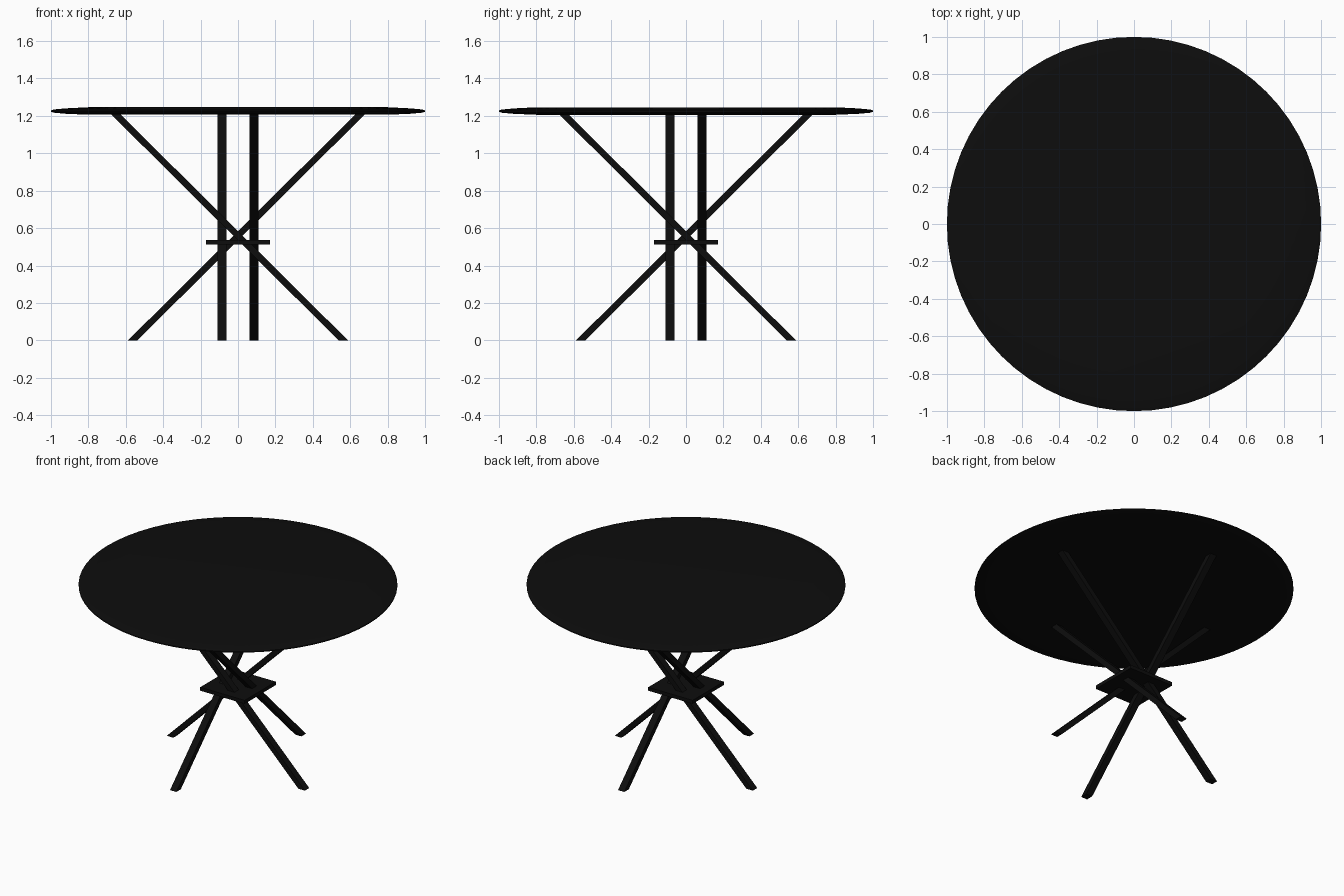
import bpy, bmesh, math

cube = bpy.data.objects.get("Cube")
if cube:
    bpy.data.objects.remove(cube, do_unlink=True)

# Single black finish
black = bpy.data.materials.new("black")
black.use_nodes = True
color = (0.004, 0.004, 0.004, 1)
black.diffuse_color = color
black.node_tree.nodes["Principled BSDF"].inputs["Base Color"].default_value = color


def add_object(name, bm):
    bmesh.ops.recalc_face_normals(bm, faces=bm.faces[:])
    mesh = bpy.data.meshes.new(name)
    bm.to_mesh(mesh)
    bm.free()
    mesh.materials.append(black)
    obj = bpy.data.objects.new(name, mesh)
    bpy.context.collection.objects.link(obj)
    return obj


def lathe(name, profile, sides):
    bm = bmesh.new()
    rings = []
    for r, z in profile:
        rings.append([bm.verts.new((r * math.cos(math.tau * i / sides),
                                    r * math.sin(math.tau * i / sides), z))
                      for i in range(sides)])
    for low, high in zip(rings, rings[1:]):
        for i in range(sides):
            j = (i + 1) % sides
            bm.faces.new((low[i], low[j], high[j], high[i]))
    bm.faces.new(rings[0][::-1])
    bm.faces.new(rings[-1])
    return add_object(name, bm)


# Round table top with a thinned rim
top = lathe("table_top", [(0.80, 1.206), (0.92, 1.211), (0.985, 1.217), (1.0, 1.222),
                          (1.0, 1.229), (0.985, 1.234), (0.92, 1.240), (0.80, 1.246)], 64)
bpy.ops.object.select_all(action="DESELECT")
top.select_set(True)
bpy.context.view_layer.objects.active = top
bpy.ops.object.shade_smooth_by_angle(angle=math.radians(30))

# Four slanted flat bars, each offset sideways so they weave past one another
FOOT_X, HEAD_X, HEAD_Z = 0.563, -0.655, 1.21
OFFSET, HALF_RUN, HALF_WIDTH = -0.085, 0.025, 0.024
for n in range(4):
    bm = bmesh.new()
    outline = [(FOOT_X - HALF_RUN, 0), (FOOT_X + HALF_RUN, 0),
               (HEAD_X + HALF_RUN, HEAD_Z), (HEAD_X - HALF_RUN, HEAD_Z)]
    face = bm.faces.new([bm.verts.new((x, OFFSET - HALF_WIDTH, z)) for x, z in outline])
    side = bmesh.ops.extrude_face_region(bm, geom=[face])["geom"]
    bmesh.ops.translate(bm, vec=(0, 2 * HALF_WIDTH, 0),
                        verts=[v for v in side if isinstance(v, bmesh.types.BMVert)])
    leg = add_object(f"leg_{n + 1}", bm)
    leg.rotation_euler.z = n * math.pi / 2

# Square plate joining the legs at the crossing
bm = bmesh.new()
bmesh.ops.create_cube(bm, size=1)
bmesh.ops.scale(bm, vec=(0.34, 0.34, 0.024), verts=bm.verts)
plate = add_object("centre_plate", bm)
plate.location.z = 0.524
